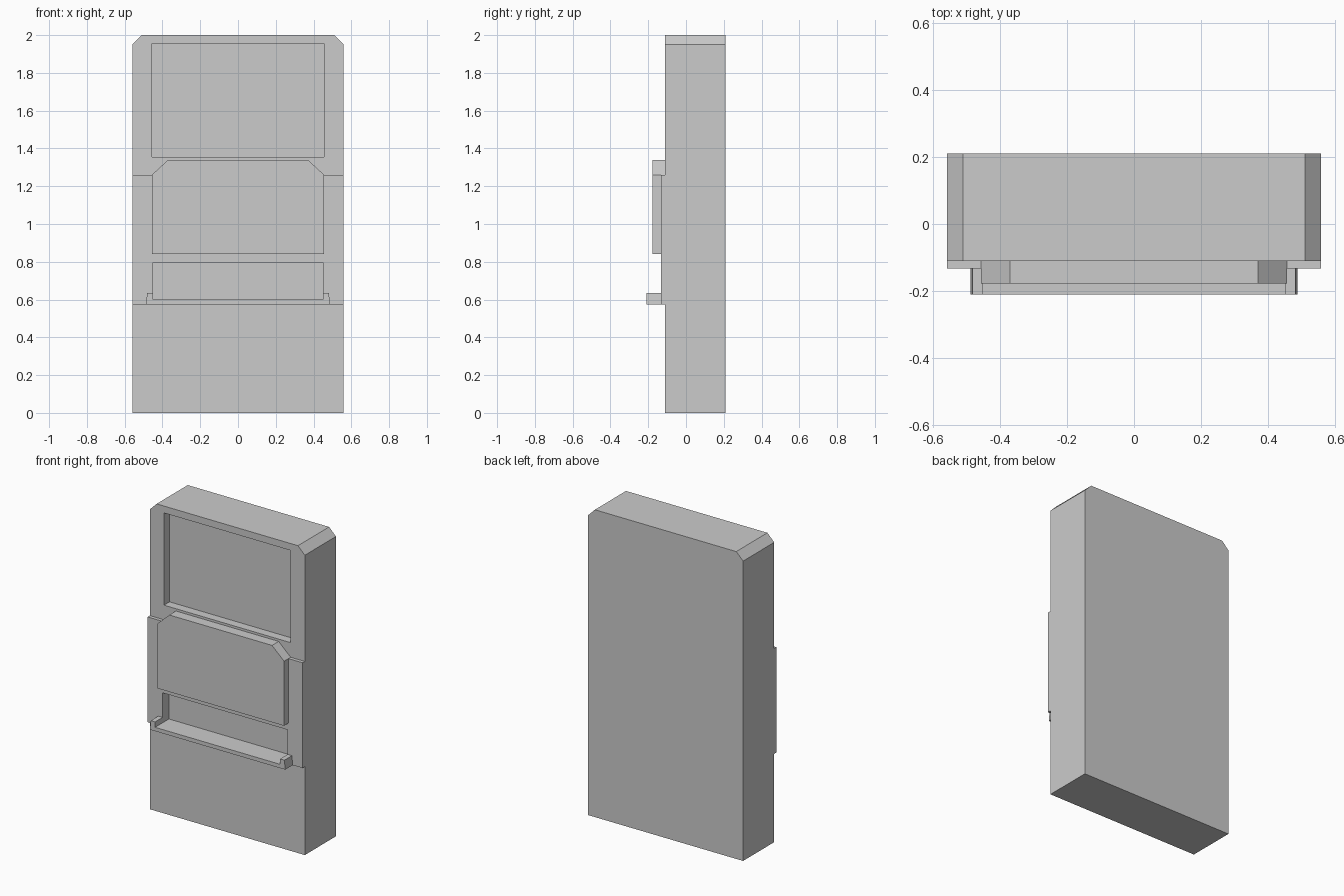
import bpy
import bmesh
from mathutils import Vector

if "Cube" in bpy.data.objects:
    bpy.data.objects.remove(bpy.data.objects["Cube"])


def prism(name, profile, axis, lo, hi):
    """Extrude a 2D profile: axis 'x' takes (y, z) points, axis 'y' takes (x, z)."""
    def place(p, d):
        return (d, p[0], p[1]) if axis == 'x' else (p[0], d, p[1])
    bm = bmesh.new()
    face = bm.faces.new([bm.verts.new(place(p, lo)) for p in profile])
    ext = bmesh.ops.extrude_face_region(bm, geom=[face])
    moved = [v for v in ext["geom"] if isinstance(v, bmesh.types.BMVert)]
    step = Vector((hi - lo, 0, 0) if axis == 'x' else (0, hi - lo, 0))
    bmesh.ops.translate(bm, verts=moved, vec=step)
    if not any(len(e.link_faces) == 2 and face in e.link_faces for e in bm.edges):
        bm.faces.new([v for v in bm.verts if v not in moved])
    bmesh.ops.recalc_face_normals(bm, faces=bm.faces)
    mesh = bpy.data.meshes.new(name)
    bm.to_mesh(mesh)
    bm.free()
    obj = bpy.data.objects.new(name, mesh)
    bpy.context.collection.objects.link(obj)
    return obj


def mirrored(half):
    """Complete a right-hand (x, z) outline, listed bottom to top."""
    return half + [(-x, z) for x, z in reversed(half)]


def cut(obj, cutter):
    mod = obj.modifiers.new("Cut", 'BOOLEAN')
    mod.operation = 'DIFFERENCE'
    mod.solver = 'EXACT'
    mod.object = cutter
    bpy.context.view_layer.objects.active = obj
    bpy.ops.object.modifier_apply(modifier=mod.name)


# Cabinet: side profile with raised middle band, chamfered top corners
W = 0.558
cabinet = prism("cabinet", [(-0.11, 0), (0.21, 0), (0.21, 2), (-0.11, 2), (-0.11, 1.26),
                            (-0.133, 1.26), (-0.133, 0.575), (-0.11, 0.575)], 'x', -W, W)
bm = bmesh.new()
bm.from_mesh(cabinet.data)
corners = [e for e in bm.edges
           if all(abs(v.co.z - 2) < 1e-4 for v in e.verts)
           and abs(e.verts[0].co.x - e.verts[1].co.x) < 1e-4]
bmesh.ops.bevel(bm, geom=corners, offset=0.049, segments=1, affect='EDGES')
bm.to_mesh(cabinet.data)
bm.free()

# Raised front panel with chamfered top
prism("front_panel", mirrored([(0.456, 0.84), (0.456, 1.26), (0.37, 1.34)]), 'y', -0.178, -0.11)

# Tray with slightly tapered ends
tray = prism("tray", mirrored([(0.487, 0.575), (0.481, 0.635)]), 'y', -0.21, -0.133)

# Recesses: window at the top, slot that also hollows the tray
window = prism("window_cutter", mirrored([(0.456, 1.355), (0.456, 1.955)]), 'y', -0.3, -0.053)
slot = prism("slot_cutter", mirrored([(0.45, 0.6), (0.45, 0.795)]), 'y', -0.3, -0.068)
cut(cabinet, window)
cut(cabinet, slot)
cut(tray, slot)
for cutter in (window, slot):
    bpy.data.objects.remove(cutter)
